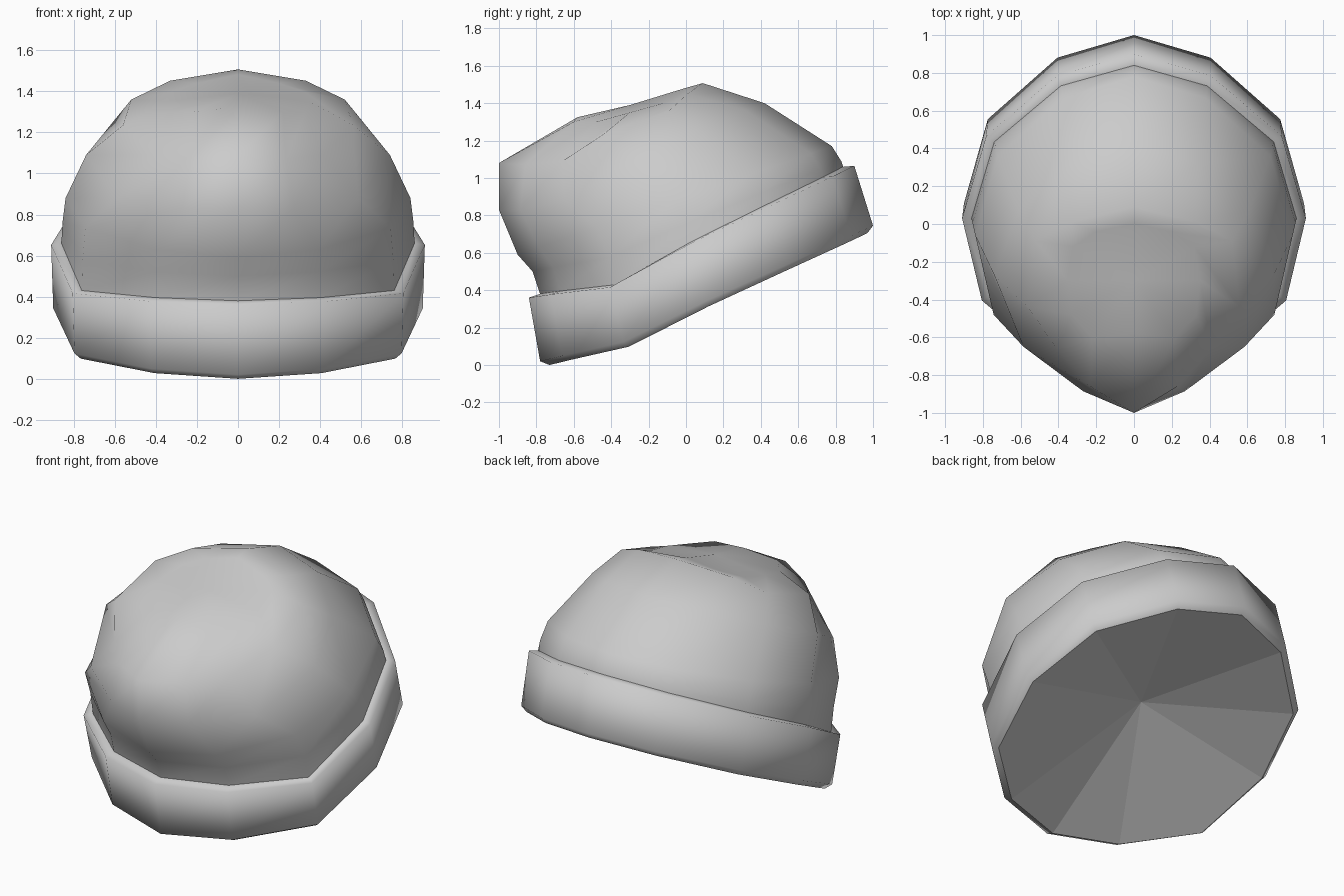
import bpy, math

if "Cube" in bpy.data.objects:
    bpy.data.objects.remove(bpy.data.objects["Cube"])

SIDES = 12
# Half-outline factors from front (0) to back (6): width, and sag of the tilted rings
ROUND = [0, .47, .885, 1, .86, .45, 0]
SAG = [0, -.03, -.12, -.06, -.03, -.01, 0]


def mirrored(half):
    """Full ring from seven points that run front to back on the right side."""
    return half + [(-x, y, z) for x, y, z in reversed(half[1:-1])]


def ring(front, back, width, sag=0):
    """Tilted 12-sided ring running from its front (y, z) to its back (y, z)."""
    half = []
    for k in range(7):
        t = (1 - math.cos(math.pi * k / 6)) / 2
        y = front[0] + (back[0] - front[0]) * t
        z = front[1] + (back[1] - front[1]) * t + sag * SAG[k]
        half.append((width * ROUND[k], y, z))
    return mirrored(half)


def loft(name, rings, angle, bottom=None, top=None):
    """Skin the rings from bottom to top, with optional end points."""
    verts = [p for r in rings for p in r]
    faces = []
    n = SIDES
    for r in range(len(rings) - 1):
        for i in range(n):
            j = (i + 1) % n
            faces.append((r * n + i, r * n + j, (r + 1) * n + j, (r + 1) * n + i))
    fan_start = len(faces)
    if bottom:
        verts.append(bottom)
        faces += [((i + 1) % n, i, len(verts) - 1) for i in range(n)]
    fan_end = len(faces)
    if top:
        last = (len(rings) - 1) * n
        verts.append(top)
        faces += [(last + i, last + (i + 1) % n, len(verts) - 1) for i in range(n)]
    mesh = bpy.data.meshes.new(name)
    mesh.from_pydata(verts, [], faces)
    obj = bpy.data.objects.new(name, mesh)
    bpy.context.collection.objects.link(obj)
    bpy.ops.object.select_all(action='DESELECT')
    obj.select_set(True)
    bpy.context.view_layer.objects.active = obj
    bpy.ops.object.shade_smooth_by_angle(angle=math.radians(angle))
    # The hollow underside keeps flat facets
    for p in mesh.polygons[fan_start:fan_end]:
        p.use_smooth = False
    return obj


# Seam where the crown comes out of the cuff
seam = ring((-.78, .38), (.84, 1.06), .86, 1)

# Folded cuff with bevelled lower rim and shallow hollow underside
loft("cuff", [
    ring((-.73, 0), (.97, .705), .865, .65),
    ring((-.78, .02), (1.0, .745), .90, .65),
    ring((-.84, .36), (.90, 1.065), .91, 1),
    seam,
], 85, bottom=(0, .063, .525))

# Slouching crown: widest part, then the pointed fold leaning to the front
bulge = mirrored([(0, -1, .83), (.27, -.885, .83), (.585, -.65, .88), (.74, -.27, 1.09),
                  (.61, .07, 1.25), (.34, .32, 1.36), (0, .42, 1.40)])
fold = mirrored([(0, -1, 1.08), (.23, -.86, 1.07), (.41, -.66, 1.09), (.56, -.44, 1.235),
                 (.52, -.09, 1.36), (.33, .01, 1.452), (0, .09, 1.507)])
top_ring = mirrored([(0, -.58, 1.325), (.22, -.6, 1.30), (.33, -.48, 1.30), (.35, -.3, 1.35),
                     (.32, -.12, 1.40), (.2, -.04, 1.44), (0, 0, 1.482)])
loft("crown", [
    seam,
    ring((-.82, .50), (.83, 1.09), .855, .6),
    ring((-.90, .59), (.78, 1.17), .84),
    bulge, fold, top_ring,
], 180, top=(0, -.3, 1.39))
